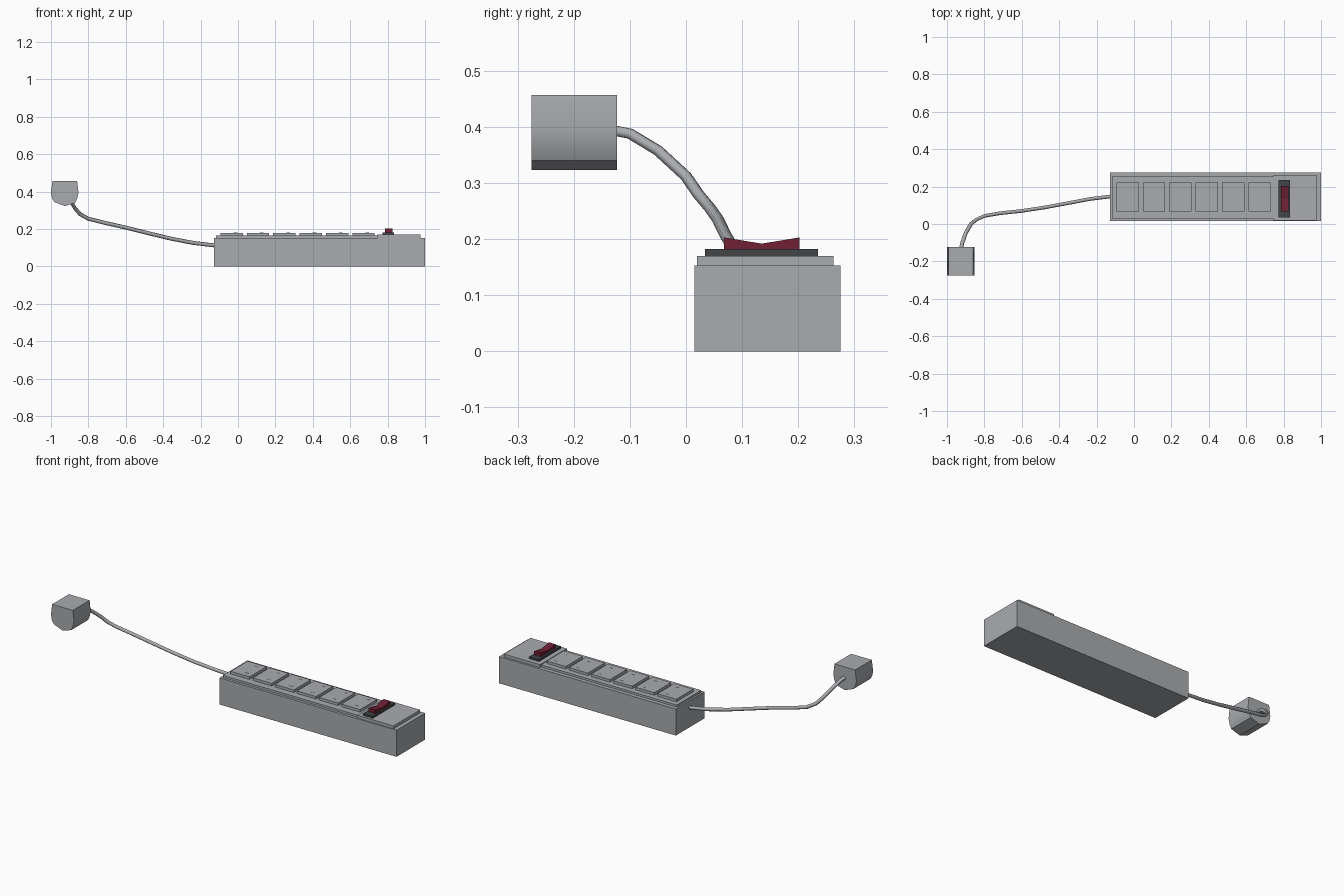
import bpy, bmesh, math

if "Cube" in bpy.data.objects:
    bpy.data.objects.remove(bpy.data.objects["Cube"])


def material(name, rgb):
    m = bpy.data.materials.new(name)
    m.diffuse_color = (*rgb, 1)
    m.use_nodes = True
    m.node_tree.nodes["Principled BSDF"].inputs["Base Color"].default_value = m.diffuse_color
    return m


GREY = material("grey plastic", (0.40, 0.41, 0.43))
DARK = material("dark frame", (0.055, 0.06, 0.062))
RED = material("dark red switch", (0.16, 0.015, 0.035))


def finish(name, bm, mat):
    bmesh.ops.recalc_face_normals(bm, faces=bm.faces)
    me = bpy.data.meshes.new(name)
    bm.to_mesh(me)
    bm.free()
    me.materials.append(mat)
    ob = bpy.data.objects.new(name, me)
    bpy.context.collection.objects.link(ob)
    return ob


def box(name, x, y, z, mat):
    bm = bmesh.new()
    bmesh.ops.create_cube(bm, size=1)
    for v in bm.verts:
        v.co = [r[0] + (c + 0.5) * (r[1] - r[0]) for c, r in zip(v.co, (x, y, z))]
    return finish(name, bm, mat)


def prism(name, points, offset, mat):
    """Extrude a closed outline of 3D points by an offset vector."""
    bm = bmesh.new()
    face = bm.faces.new([bm.verts.new(p) for p in points])
    new = bmesh.ops.extrude_face_region(bm, geom=[face], use_keep_orig=True)["geom"]
    bmesh.ops.translate(bm, vec=offset,
                        verts=[g for g in new if isinstance(g, bmesh.types.BMVert)])
    return finish(name, bm, mat)


def select(ob):
    bpy.ops.object.select_all(action='DESELECT')
    ob.select_set(True)
    bpy.context.view_layer.objects.active = ob


# Housing and its two raised cover plates
box("housing", (-0.128, 1.0), (0.015, 0.275), (0, 0.153), GREY)
box("socket_panel", (-0.118, 0.75), (0.03, 0.253), (0.15, 0.165), GREY)
box("switch_panel", (0.746, 0.977), (0.02, 0.263), (0.15, 0.17), GREY)

# Row of six sockets, each with two small slots
for i in range(6):
    x = -0.094 + i * 0.141
    box(f"socket_{i + 1}", (x, x + 0.12), (0.068, 0.222), (0.163, 0.18), GREY)
    for y in (0.10, 0.195):
        box(f"slot_{i + 1}", (x + 0.07, x + 0.09), (y - 0.002, y + 0.002),
            (0.179, 0.181), GREY)

# Switch frame and V-topped rocker
box("switch_frame", (0.773, 0.835), (0.034, 0.235), (0.168, 0.182), DARK)
rocker = [(0.068, 0.18), (0.202, 0.18), (0.202, 0.203), (0.135, 0.192), (0.068, 0.203)]
prism("switch_rocker", [(0.785, y, z) for y, z in rocker], (0.042, 0, 0), RED)

# Plug: flat top, bulging sides, rounded underside
plug_outline = [(-0.992, 0.457), (-0.860, 0.457), (-0.853, 0.395), (-0.860, 0.362),
                (-0.871, 0.340), (-0.926, 0.323), (-0.982, 0.345), (-0.994, 0.365),
                (-1.0, 0.395)]
plug = prism("plug", [(x, -0.275, z) for x, z in plug_outline], (0, 0.152, 0), GREY)
select(plug)
bpy.ops.object.shade_smooth_by_angle(angle=math.radians(35))

# Cord running from the plug to the end of the housing
path = [(-0.925, -0.135, 0.395), (-0.918, -0.10, 0.388), (-0.90, -0.05, 0.358),
        (-0.872, 0.0, 0.312), (-0.845, 0.022, 0.28), (-0.80, 0.043, 0.255),
        (-0.72, 0.057, 0.235), (-0.60, 0.07, 0.208), (-0.48, 0.088, 0.178),
        (-0.36, 0.11, 0.149), (-0.24, 0.133, 0.126), (-0.12, 0.148, 0.112)]
curve = bpy.data.curves.new("cord", 'CURVE')
curve.dimensions = '3D'
curve.bevel_depth = 0.0105
curve.bevel_resolution = 1
curve.use_fill_caps = True
spline = curve.splines.new('POLY')
spline.points.add(len(path) - 1)
for p, co in zip(spline.points, path):
    p.co = (*co, 1)
curve.materials.append(GREY)
cord = bpy.data.objects.new("cord", curve)
bpy.context.collection.objects.link(cord)
select(cord)
bpy.ops.object.convert(target='MESH')
